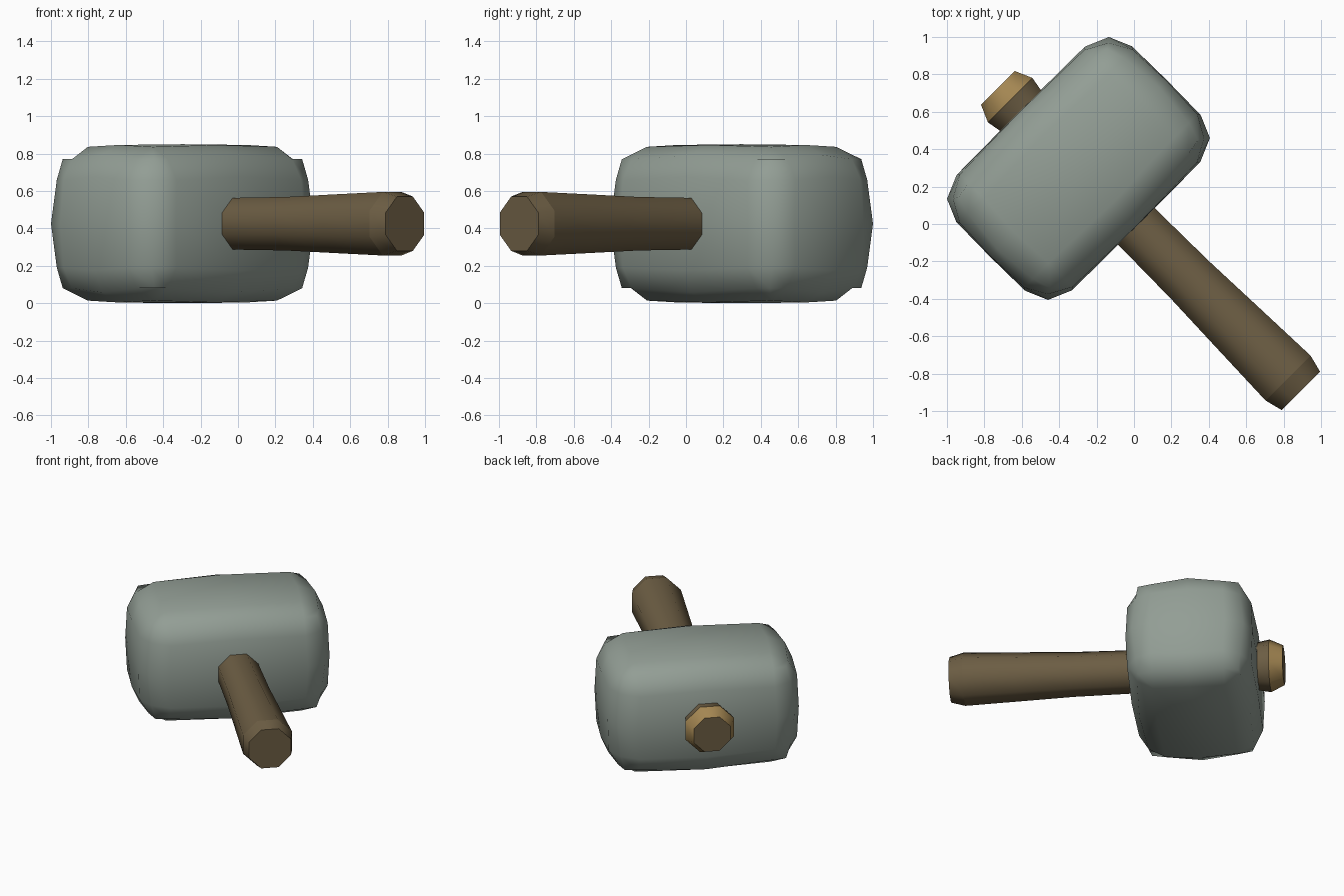
import bpy, bmesh, math
from mathutils import Matrix

if "Cube" in bpy.data.objects:
    bpy.data.objects.remove(bpy.data.objects["Cube"])

ROT = Matrix.Rotation(math.radians(45), 4, 'Z')   # whole tool lies diagonally
MID_Z = 0.425


def material(name, rgb):
    m = bpy.data.materials.new(name)
    m.diffuse_color = (*rgb, 1)
    m.use_nodes = True
    m.node_tree.nodes["Principled BSDF"].inputs["Base Color"].default_value = m.diffuse_color
    return m


stone = material("grey_stone", (0.29, 0.34, 0.30))
wood = material("brown_wood", (0.15, 0.11, 0.057))
tan = material("tan_wood", (0.37, 0.24, 0.085))


def finish(name, bm, mats):
    bmesh.ops.recalc_face_normals(bm, faces=bm.faces)
    for f in bm.faces:
        f.smooth = True
    bm.transform(ROT)
    me = bpy.data.meshes.new(name)
    bm.to_mesh(me)
    bm.free()
    for m in mats:
        me.materials.append(m)
    ob = bpy.data.objects.new(name, me)
    bpy.context.collection.objects.link(ob)
    return ob


# Head: 4x4 gridded cube, remapped to a softly bulging box with rounded edges
FACE = (0.668, 0.44, 0.425)     # face centre distance
FLAT = (0.485, 0.26, 0.25)      # edge of the flat area
EDGE = (0.612, 0.382, 0.367)    # middle of the rounded edge
CORNER = (0.56, 0.345, 0.345)   # corner point
bm = bmesh.new()
bmesh.ops.create_cube(bm, size=4)
bmesh.ops.subdivide_edges(bm, edges=bm.edges[:], cuts=3, use_grid_fill=True)
for v in bm.verts:
    idx = [round(c) for c in v.co]
    outer = sum(abs(i) == 2 for i in idx)
    ones = sum(abs(i) == 1 for i in idx)
    for a, i in enumerate(idx):
        if abs(i) == 2:
            if outer == 1:
                d = FACE[a] - (0, 0.004, 0.014)[ones]
            elif outer == 2:
                d = EDGE[a] - 0.022 * ones
            else:
                d = CORNER[a]
        else:
            d = abs(i) * (FLAT[a] - (0.015 if ones == 2 or outer == 2 else 0))
        v.co[a] = math.copysign(d, i) if i else 0
bm.transform(Matrix.Translation((0, 0.42, MID_Z)))
finish("hammer_head", bm, [stone])

# Handle: eight-sided shaft through the head, (position along the axis, half width)
SECTIONS = [(-1.03, 0.127), (-0.937, 0.168), (-0.84, 0.151), (-0.4, 0.139),
            (0.0, 0.138), (0.42, 0.143), (0.8, 0.157), (1.165, 0.17), (1.262, 0.145)]
SHARP = {0, 1, 7, 8}
bm = bmesh.new()
rings = []
for pos, half in SECTIONS:
    r = half / math.cos(math.pi / 8)
    angles = [math.pi / 8 + k * math.pi / 4 for k in range(8)]
    rings.append([bm.verts.new((r * math.cos(t), -pos, MID_Z + r * math.sin(t)))
                  for t in angles])
for n, (a, b) in enumerate(zip(rings, rings[1:])):
    for k in range(8):
        f = bm.faces.new((a[k], a[(k + 1) % 8], b[(k + 1) % 8], b[k]))
        f.material_index = 1 if n == 0 else 0     # tan chamfer at the short end
bm.faces.new(rings[0])
bm.faces.new(rings[-1])
for n in SHARP:
    for k in range(8):
        bm.edges.get((rings[n][k], rings[n][(k + 1) % 8])).smooth = False
finish("handle", bm, [wood, tan])
